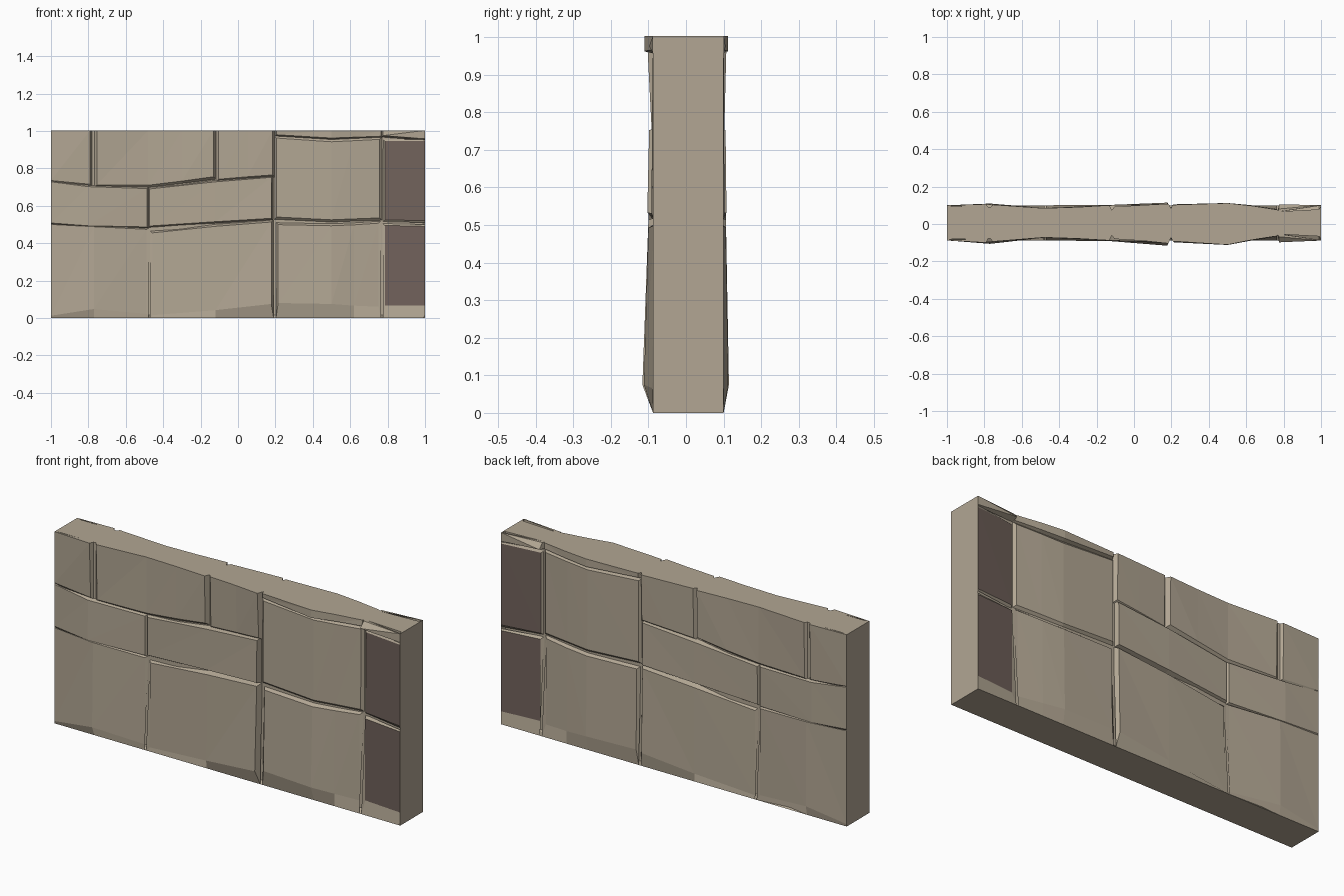
import bpy, bmesh

if "Cube" in bpy.data.objects:
    bpy.data.objects.remove(bpy.data.objects["Cube"])


def mat(name, col):
    m = bpy.data.materials.new(name)
    m.diffuse_color = (*col, 1)
    m.use_nodes = True
    m.node_tree.nodes["Principled BSDF"].inputs["Base Color"].default_value = m.diffuse_color
    return m


TAN = mat("sandstone", (0.445, 0.383, 0.293))
DARK = mat("dark_brown_stone", (0.165, 0.122, 0.105))

# depth of the mortar surface along the wall (x, distance from centre)
BASE = [(-1, .0875), (-.97, .08), (-.8, .08), (-.48, .06), (-.3, .068), (-.12, .062),
        (.05, .07), (.2, .073), (.5, .08), (.77, .054), (.99, .066), (1, .0875)]


def base(x):
    for (x0, h0), (x1, h1) in zip(BASE, BASE[1:]):
        if x <= x1:
            return h0 + (h1 - h0) * (x - x0) / (x1 - x0)
    return BASE[-1][1]


def place(x, z, h, side):
    # front is side 0; the back bulges a little less
    if side == 0:
        return (x, -h, z)
    return (x, .1 + (h - .0875) * (.5 if h > .0875 else 1), z)


def finish(bm, name):
    me = bpy.data.meshes.new(name)
    bm.to_mesh(me)
    bm.free()
    me.materials.append(TAN)
    me.materials.append(DARK)
    ob = bpy.data.objects.new(name, me)
    bpy.context.collection.objects.link(ob)


# mortar core: straight foot, then a wavy outline extruded upward
bm = bmesh.new()
rings = []
for z, straight in ((0, True), (.015, False), (1.003, False)):
    pts = [place(x, z, .0875 if straight else h, 0) for x, h in BASE]
    pts += [place(x, z, .0875 if straight else h, 1) for x, h in reversed(BASE)]
    rings.append([bm.verts.new(p) for p in pts])
bm.faces.new(rings[0])
bm.faces.new(rings[-1])
for lo, hi in zip(rings, rings[1:]):
    for i in range(len(lo)):
        j = (i + 1) % len(lo)
        bm.faces.new((lo[i], lo[j], hi[j], hi[i]))
bmesh.ops.recalc_face_normals(bm, faces=bm.faces)
finish(bm, "wall_core")


def stone(name, cols, dark=False, grow=.014):
    """cols: (x, bottom z, bottom depth, top z, top depth) from left to right"""
    n = len(cols)
    for side in (0, 1):
        bm = bmesh.new()
        front = ([(c[0], c[1], c[2]) for c in cols] +
                 [(c[0], c[3], c[4]) for c in reversed(cols)])
        rim, root = [], []
        for i, (x, z, h) in enumerate(front):
            bottom = i < n
            xo = x - grow if i in (0, 2 * n - 1) else x + grow if i in (n - 1, n) else x
            xo = max(-1, min(1, xo))
            zo = min(1.003, z + (-grow if bottom else grow))
            ho = base(xo) - .002
            if bottom and z < .1:                    # foot stones meet the straight base edge
                zo, ho = 0, .0875
            rim.append(bm.verts.new(place(x, z, h, side)))
            root.append(bm.verts.new(place(xo, zo, ho, side)))
        faces = []
        for i in range(n - 1):
            a, b, c, d = rim[i], rim[i + 1], rim[2 * n - 2 - i], rim[2 * n - 1 - i]
            for tri in ((a, b, c), (a, c, d)):
                f = bm.faces.new(tri)
                f.material_index = int(dark)
        for i in range(2 * n):
            j = (i + 1) % (2 * n)
            if front[i][1] > 1 and front[j][1] > 1:  # stone top, level with the wall top
                bm.faces.new((rim[j], rim[i], root[i], root[j]))
            else:
                bm.faces.new((rim[j], rim[i], root[i], root[j]))
        if side:                                     # back copy is mirrored
            bmesh.ops.reverse_faces(bm, faces=bm.faces)
        finish(bm, name + ("_front", "_back")[side])


T = 1.003
# upper course
stone("upper_stone_1", [(-1, .735, .087, T, .0875), (-.79, .715, .09, T, .1)], grow=.01)
stone("upper_stone_2", [(-.755, .712, .086, T, .094), (-.48, .71, .072, T, .072),
                        (-.3, .732, .08, T, .078), (-.132, .755, .084, T, .088)])
stone("upper_stone_3", [(-.105, .742, .074, T, .08), (.05, .755, .083, T, .09),
                        (.184, .765, .092, T, .104)])
stone("upper_stone_4", [(.206, .54, .087, .962, .085), (.5, .525, .092, .942, .089),
                        (.62, .53, .08, .948, .08), (.757, .535, .067, .955, .066)])
stone("upper_cap_stone", [(.206, .98, .09, T, .092), (.5, .962, .111, T, .111),
                          (.63, .967, .085, T, .085), (.765, .972, .066, T, .064)], grow=.008)
stone("upper_end_stone", [(.785, .525, .066, .945, .064), (1, .52, .0875, .945, .0875)], True, .01)
stone("end_cap_stone", [(.775, .975, .098, T, .068), (1, .958, .0885, T, .0885)], grow=.008)
# middle course
stone("middle_stone_1", [(-1, .508, .0875, .728, .0885), (-.8, .493, .1, .702, .098),
                         (-.487, .487, .073, .692, .073)], grow=.009)
stone("middle_stone_2", [(-.472, .492, .072, .69, .073), (-.12, .515, .088, .728, .088),
                         (.178, .533, .103, .752, .098)], grow=.009)
# lower course
stone("lower_stone_1", [(-1, .012, .0875, .5, .0875), (-.77, .048, .106, .488, .099),
                        (-.488, .022, .074, .474, .072)], grow=.009)
stone("lower_stone_2", [(-.458, .015, .076, .455, .071), (-.12, .042, .092, .49, .087),
                        (.178, .075, .116, .513, .1)], grow=.012)
stone("lower_stone_3", [(.215, .08, .098, .499, .088), (.5, .075, .112, .493, .1),
                        (.62, .066, .09, .498, .084), (.752, .06, .072, .507, .068)], grow=.012)
stone("lower_end_stone", [(.785, .068, .07, .495, .07), (1, .068, .0875, .49, .0875)], True, .01)
